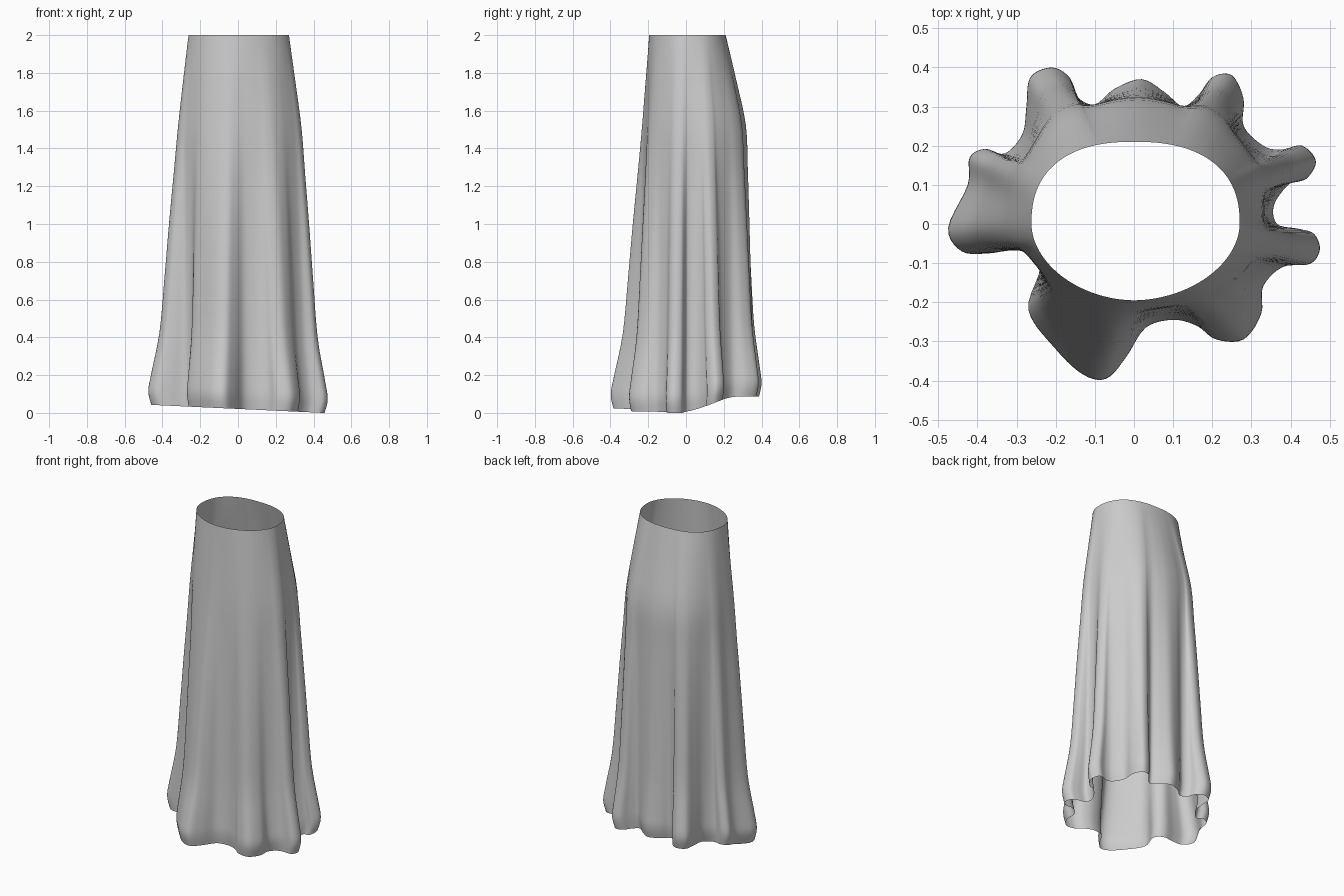
import bpy, bmesh, math
from mathutils import Vector

if "Cube" in bpy.data.objects:
    bpy.data.objects.remove(bpy.data.objects["Cube"])

# Hem outline seen from above, counter-clockwise, folds and valleys
HEM = [(.475, -.065), (.46, -.025), (.42, -.012), (.365, .0), (.358, .05), (.4, .105),
       (.44, .115), (.465, .16), (.43, .2), (.375, .19), (.33, .2), (.28, .25), (.28, .32),
       (.25, .38), (.2, .375), (.165, .33), (.125, .3), (.08, .335), (.02, .37),
       (-.05, .345), (-.1, .305), (-.145, .325), (-.165, .375), (-.21, .4), (-.265, .375),
       (-.275, .3), (-.285, .23), (-.33, .18), (-.38, .192), (-.42, .17), (-.425, .1),
       (-.475, -.01), (-.44, -.07), (-.37, -.075), (-.285, -.065), (-.24, -.11), (-.27, -.22),
       (-.2, -.32), (-.13, -.385), (-.07, -.395), (-.02, -.34), (.03, -.265), (.1, -.245),
       (.16, -.26), (.21, -.295), (.28, -.295), (.325, -.23), (.33, -.16), (.38, -.11),
       (.45, -.102)]
# (height, waist-to-hip blend, hip-to-hem blend, scale)
ROWS = [(2, 0, 0, 1), (1.75, .48, .06, 1), (1.5, .96, .12, 1), (1.25, 1, .24, 1),
        (1, 1, .37, 1), (.7, 1, .51, 1), (.4, 1, .66, 1), (.18, 1, .9, 1),
        (.075, 1, 1, 1), (0, 1, 1, .965)]


def spline(pts, steps, closed):
    """Catmull-Rom curve through the points."""
    n = len(pts)
    get = (lambda i: pts[i % n]) if closed else (lambda i: pts[max(0, min(n - 1, i))])
    out = []
    for i in range(n if closed else n - 1):
        a, b, c, d = (get(i + k) for k in (-1, 0, 1, 2))
        for s in range(steps):
            t = s / steps
            out.append(.5 * (2 * b + (c - a) * t + (2 * a - 5 * b + 4 * c - d) * t * t
                             + (3 * b - a - 3 * c + d) * t ** 3))
    if not closed:
        out.append(pts[-1])
    return out


def oval(ang, right, left, front, back):
    """Lopsided oval, squarer at the back."""
    c, s = math.cos(ang), math.sin(ang)
    n = 2.4 if s > 0 else 1.9
    a, b = (right if c > 0 else left), (back if s > 0 else front)
    r = (abs(c / a) ** n + abs(s / b) ** n) ** (-1 / n)
    return Vector((r * c, r * s, 0))


def hem_height(p):
    """Hem dips at the front right and lifts toward the back."""
    t = max(0, min(1, (p.y + .02) / .3))
    return .021 - .045 * p.x * (1 - t) + .065 * t * t * (3 - 2 * t)


# Smoothed angles tie each hem point to the waist and hip above it
hem = spline([Vector((x, y, 0)) for x, y in HEM], 5, True)
count = len(hem)
angles = [math.atan2(p.y, p.x) for p in hem]
for i in range(1, count):
    while angles[i] < angles[i - 1] - math.pi:
        angles[i] += 2 * math.pi
for _ in range(40):
    angles = [(angles[i - 1] - (2 * math.pi if i == 0 else 0) + 2 * angles[i]
               + angles[(i + 1) % count] + (2 * math.pi if i == count - 1 else 0)) / 4
              for i in range(count)]

# Skirt: one open cloth tube made of vertical strips
bm = bmesh.new()
columns = []
for p, ang in zip(hem, angles):
    waist = oval(ang, .27, .262, .195, .21)
    hip = oval(ang, .325, .298, .215, .314)
    lift = hem_height(p)
    keys = []
    for z, to_hip, to_hem, scale in ROWS:
        q = waist.lerp(hip, to_hip).lerp(p, to_hem) * scale
        q.z = z + lift * (1 - z / 2)
        keys.append(q)
    columns.append([bm.verts.new(v) for v in spline(keys, 4, False)])
for i in range(count):
    a, b = columns[i], columns[(i + 1) % count]
    for r in range(len(a) - 1):
        bm.faces.new((a[r], a[r + 1], b[r + 1], b[r])).smooth = True
mesh = bpy.data.meshes.new("skirt")
bm.to_mesh(mesh)
bm.free()
skirt = bpy.data.objects.new("skirt", mesh)
bpy.context.collection.objects.link(skirt)
